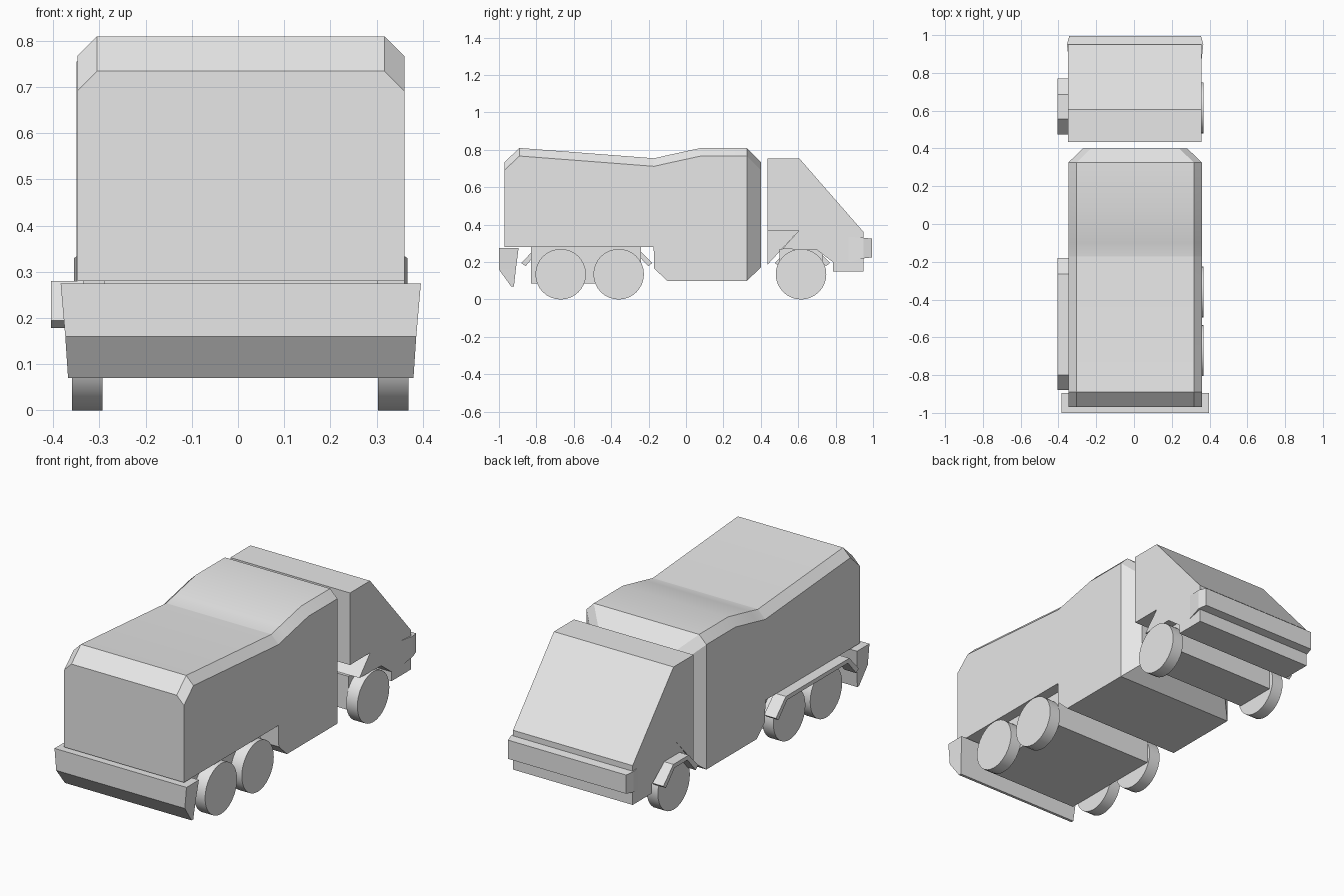
import bpy, bmesh, math

cube = bpy.data.objects.get("Cube")
if cube:
    bpy.data.objects.remove(cube, do_unlink=True)

grey = bpy.data.materials.new("light_grey")
grey.use_nodes = True
grey.diffuse_color = (0.8, 0.8, 0.8, 1)
grey.node_tree.nodes["Principled BSDF"].inputs["Base Color"].default_value = (0.8, 0.8, 0.8, 1)

MID = 0.006  # centre line of the vehicle


def loft(name, rings):
    """Skin matching rings of points and cap both ends."""
    bm = bmesh.new()
    loops = [[bm.verts.new(p) for p in ring] for ring in rings]
    n = len(loops[0])
    for a, b in zip(loops, loops[1:]):
        for i in range(n):
            j = (i + 1) % n
            bm.faces.new((a[i], a[j], b[j], b[i]))
    bm.faces.new(loops[0])
    bm.faces.new(loops[-1])
    bmesh.ops.recalc_face_normals(bm, faces=bm.faces)
    mesh = bpy.data.meshes.new(name)
    bm.to_mesh(mesh)
    bm.free()
    obj = bpy.data.objects.new(name, mesh)
    bpy.context.collection.objects.link(obj)
    mesh.materials.append(grey)
    return obj


def prism(name, profile, x0, x1):
    """Extrude a (y, z) side profile across x."""
    return loft(name, [[(x, y, z) for y, z in profile] for x in (x0, x1)])


def box(name, x0, x1, y0, y1, z0, z1):
    return prism(name, [(y0, z0), (y1, z0), (y1, z1), (y0, z1)], x0, x1)


def smooth(obj, angle):
    bpy.ops.object.select_all(action='DESELECT')
    obj.select_set(True)
    bpy.context.view_layer.objects.active = obj
    bpy.ops.object.shade_smooth_by_angle(angle=math.radians(angle))


# Body: chamfered section lofted along y (y, floor, roof, side inset)
def section(y, floor, roof, inset):
    half, bevel = 0.354 - inset, 0.043
    right = [(half, floor), (half, roof - bevel), (half - bevel, roof)]
    pts = right + [(-x, z) for x, z in reversed(right)]
    return [(MID + x, y, z) for x, z in pts]


body = loft("body", [section(*s) for s in (
    (-0.97, 0.28, 0.735, 0), (-0.89, 0.28, 0.81, 0),
    (-0.173, 0.28, 0.755, 0), (-0.17, 0.165, 0.755, 0),
    (-0.10, 0.10, 0.771, 0), (0.08, 0.10, 0.81, 0),
    (0.325, 0.10, 0.81, 0), (0.40, 0.17, 0.735, 0.078))])
smooth(body, 25)

# Cab with sloped windscreen, wheel arch and open rear notch
prism("cab", [
    (0.435, 0.755), (0.605, 0.755), (0.95, 0.36), (0.95, 0.15),
    (0.785, 0.15), (0.785, 0.2), (0.70, 0.265), (0.515, 0.27),
    (0.605, 0.37), (0.435, 0.37)], -0.35, 0.357)
prism("cab_left_panel", [(0.435, 0.37), (0.605, 0.37), (0.435, 0.185)], -0.35, -0.335)


# Bumpers: rings run front to back, tapering in width
def bar(name, rings):
    return loft(name, [[(MID + s * w, y, z) for s, y, z in
                        ((-1, y0, z0), (1, y0, z0), (1, y1, z1), (-1, y1, z1))]
                       for w, y0, z0, y1, z1 in rings])


bar("front_bumper", [(0.352, 0.87, 0.20, 0.87, 0.335),
                     (0.361, 0.95, 0.22, 0.95, 0.33),
                     (0.349, 0.995, 0.225, 0.995, 0.325)])
bar("rear_bumper", [(0.374, -0.935, 0.07, -0.92, 0.07),
                    (0.38, -1.0, 0.16, -0.91, 0.16),
                    (0.39, -1.0, 0.275, -0.895, 0.275)])

# Underframe
box("rear_chassis", -0.29, 0.302, -0.83, -0.24, 0.085, 0.285)
box("front_axle_box", -0.29, 0.302, 0.50, 0.73, 0.09, 0.27)

# Wheels
R = 0.135
for label, y in (("rear", -0.67), ("middle", -0.36), ("front", 0.615)):
    for side, x0, x1 in (("left", 0.303, 0.369), ("right", -0.359, -0.293)):
        ring = [(y + R * math.cos(a), R + R * math.sin(a))
                for a in (math.tau * i / 32 for i in range(32))]
        smooth(prism(f"{label}_{side}_wheel", ring, x0, x1), 30)


# Mudguards on one side: thin strip bent over the wheels
def mudguard(name, y0, y1, y2, y3, top):
    t = 0.022
    outer = [(y0, 0.195), (y1, top), (y2, top), (y3, 0.195)]
    inner = [(y3 - t, 0.178), (y2 - t / 2, top - t), (y1 + t / 2, top - t), (y0 + t, 0.178)]
    prism(name, outer + inner, -0.405, -0.335)


mudguard("front_mudguard", 0.475, 0.555, 0.685, 0.77, 0.28)
mudguard("rear_mudguard", -0.88, -0.80, -0.265, -0.18, 0.28)
